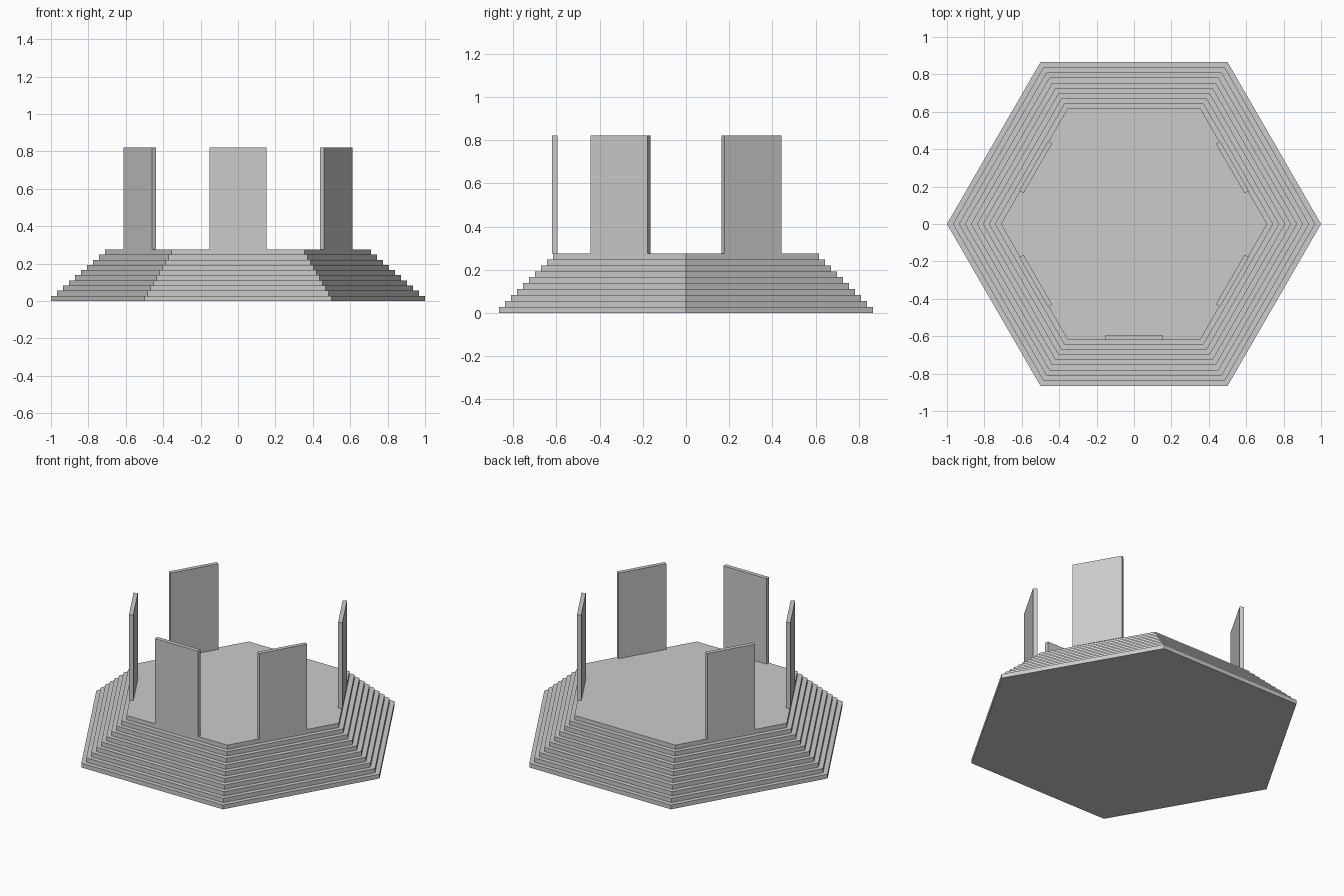
import bpy, bmesh
from math import sin, cos, pi, radians
from mathutils import Matrix

if "Cube" in bpy.data.objects:
    bpy.data.objects.remove(bpy.data.objects["Cube"])

STEPS = 10
BASE_H = 0.276
R_BOTTOM, R_TOP = 1.0, 0.712


def finish(bm, name):
    bmesh.ops.recalc_face_normals(bm, faces=bm.faces)
    mesh = bpy.data.meshes.new(name)
    bm.to_mesh(mesh)
    bm.free()
    obj = bpy.data.objects.new(name, mesh)
    bpy.context.collection.objects.link(obj)
    return obj


# Hexagonal stepped platform: a stair profile swept round six corners
def stepped_platform():
    profile = []
    for i in range(STEPS):
        r = R_BOTTOM + (R_TOP - R_BOTTOM) * i / (STEPS - 1)
        profile += [(r, BASE_H * i / STEPS), (r, BASE_H * (i + 1) / STEPS)]
    bm = bmesh.new()
    rings = [[bm.verts.new((r * cos(k * pi / 3), r * sin(k * pi / 3), z))
              for k in range(6)] for r, z in profile]
    for a, b in zip(rings, rings[1:]):
        for k in range(6):
            n = (k + 1) % 6
            bm.faces.new((a[k], a[n], b[n], b[k]))
    bm.faces.new(rings[0][::-1])
    bm.faces.new(rings[-1])
    return finish(bm, "stepped_platform")


# Upright slab standing on one edge of the top step
def slab(name, angle, width=0.305, thick=0.026, top=0.822, dist=0.607):
    bm = bmesh.new()
    height = top - BASE_H
    m = (Matrix.Rotation(radians(angle), 4, 'Z')
         @ Matrix.Translation((dist, 0, BASE_H + height / 2))
         @ Matrix.Diagonal((thick, width, height, 1)))
    bmesh.ops.create_cube(bm, size=1, matrix=m)
    return finish(bm, name)


stepped_platform()
# Five slabs, the back edge stays open
for name, angle in (("back_right", 30), ("back_left", 150), ("front_left", 210),
                    ("front", 270), ("front_right", 330)):
    slab(name + "_slab", angle)
